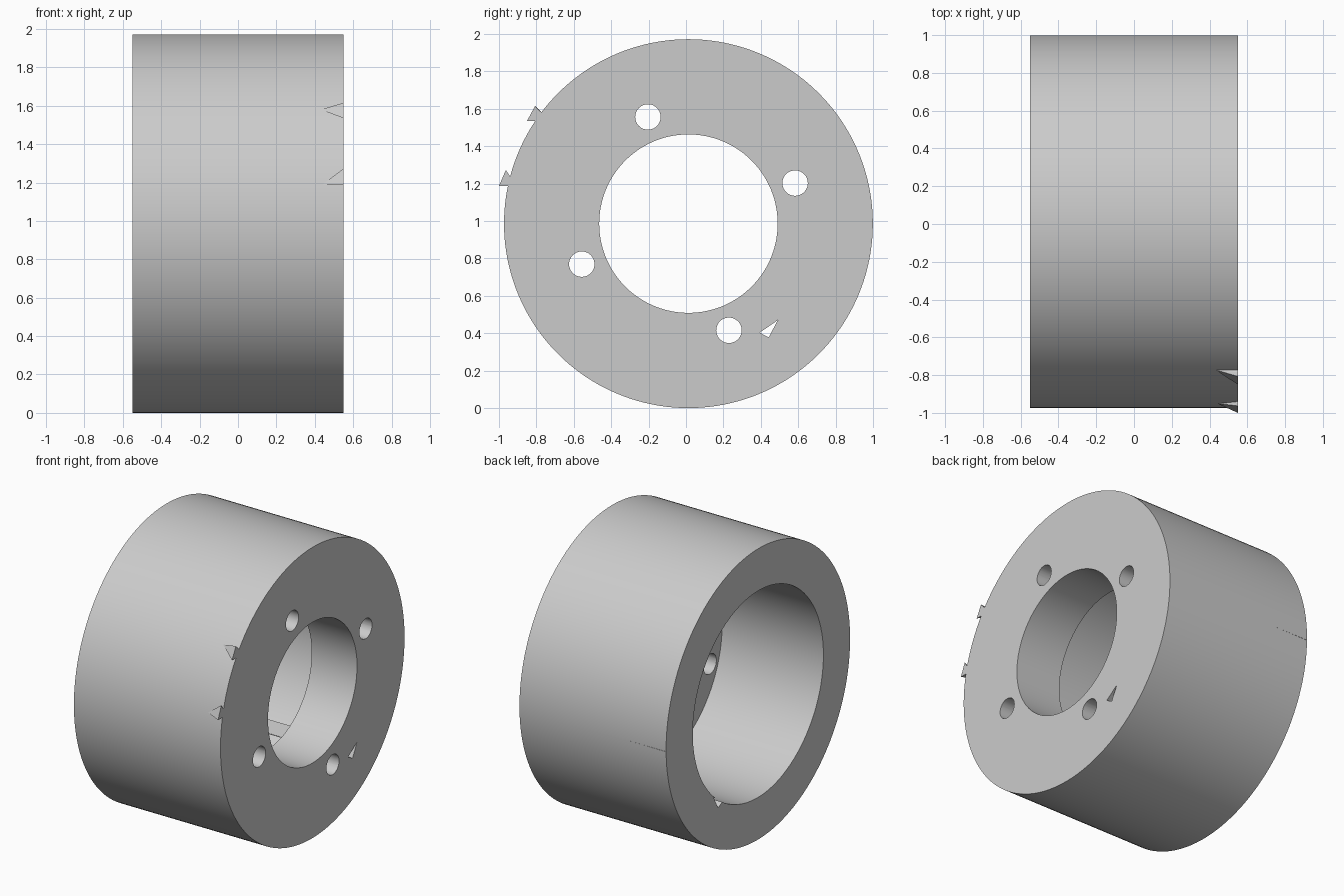
import bpy, bmesh
from math import sin, cos, pi, radians

if "Cube" in bpy.data.objects:
    bpy.data.objects.remove(bpy.data.objects["Cube"])

CY, CZ = 0.013, 0.986          # axis of the hub, running along x
HALF, OUTER, BORE, POCKET = 0.55, 0.986, 0.477, 0.70
WEB = 0.21                     # inner face of the drilled web

grey = bpy.data.materials.new("plain grey")
grey.use_nodes = True
grey.diffuse_color = (0.6, 0.6, 0.6, 1)
grey.node_tree.nodes["Principled BSDF"].inputs["Base Color"].default_value = (0.6, 0.6, 0.6, 1)


def circle(y, z, r, n):
    return [(y + r * cos(2 * pi * i / n), z + r * sin(2 * pi * i / n)) for i in range(n)]


def loft(name, rings, closed=False):
    """Skin a list of (x, [(y, z), ...]) rings; a one-point ring is a tip."""
    bm = bmesh.new()
    loops = [[bm.verts.new((x, y, z)) for y, z in ring] for x, ring in rings]
    pairs = list(zip(loops, loops[1:]))
    if closed:
        pairs.append((loops[-1], loops[0]))
    for a, b in pairs:
        for i in range(len(b)):
            j = (i + 1) % len(b)
            bm.faces.new([a[0], b[j], b[i]] if len(a) == 1 else [a[i], a[j], b[j], b[i]])
    if not closed:
        for loop in (loops[0], loops[-1]):
            if len(loop) > 2:
                bm.faces.new(loop)
    bmesh.ops.recalc_face_normals(bm, faces=bm.faces[:])
    mesh = bpy.data.meshes.new(name)
    bm.to_mesh(mesh)
    bm.free()
    mesh.materials.append(grey)
    ob = bpy.data.objects.new(name, mesh)
    bpy.context.collection.objects.link(ob)
    return ob


# Hub: thick ring with a wide pocket on one side and a narrower bore on the other
profile = [(-HALF, OUTER), (HALF, OUTER), (HALF, BORE),
           (WEB, BORE), (WEB, POCKET), (-HALF, POCKET)]
hub = loft("hub", [(x, circle(CY, CZ, r, 160)) for x, r in profile], closed=True)

# Four bolt holes through the web
cutters = []
for k in range(4):
    a = radians(20.8 + 90 * k)
    ring = circle(CY + 0.61 * cos(a), CZ + 0.61 * sin(a), 0.068, 40)
    cutters.append(loft("bolt_hole_cutter", [(0.1, ring), (0.7, ring)]))

# Three-sided slot running along the pocket wall
slot = [(0.491, 0.47), (0.394, 0.403), (0.442, 0.378)]
cutters.append(loft("slot_cutter", [(-0.7, slot), (0.7, slot)]))

# Hairline groove on the back of the rim
groove = [(0.99, 0.972), (1.05, 0.966), (1.05, 0.978)]
cutters.append(loft("groove_cutter", [(-0.2, [(1.0, 0.972)]), (-0.6, groove)]))

for c in cutters:
    c.hide_render = True
    mod = hub.modifiers.new(c.name, 'BOOLEAN')
    mod.operation, mod.solver, mod.object = 'DIFFERENCE', 'EXACT', c
bpy.context.view_layer.update()
hub.data = bpy.data.meshes.new_from_object(
    hub.evaluated_get(bpy.context.evaluated_depsgraph_get()))
hub.data.name = "hub"
hub.modifiers.clear()
for c in cutters:
    bpy.data.objects.remove(c)

bpy.ops.object.select_all(action='DESELECT')
hub.select_set(True)
bpy.context.view_layer.objects.active = hub
bpy.ops.object.shade_smooth_by_angle(angle=radians(30))

# Two pointed barbs growing out of the front of the rim
upper = [(-0.85, 1.535), (-0.807, 1.615), (-0.785, 1.59), (-0.74, 1.56), (-0.78, 1.535)]
lower = [(-1.0, 1.187), (-0.963, 1.273), (-0.942, 1.24), (-0.90, 1.22), (-0.93, 1.187)]
loft("upper_barb", [(0.43, [(-0.772, 1.58)]), (HALF, upper)])
loft("lower_barb", [(0.44, [(-0.95, 1.19)]), (HALF, lower)])
